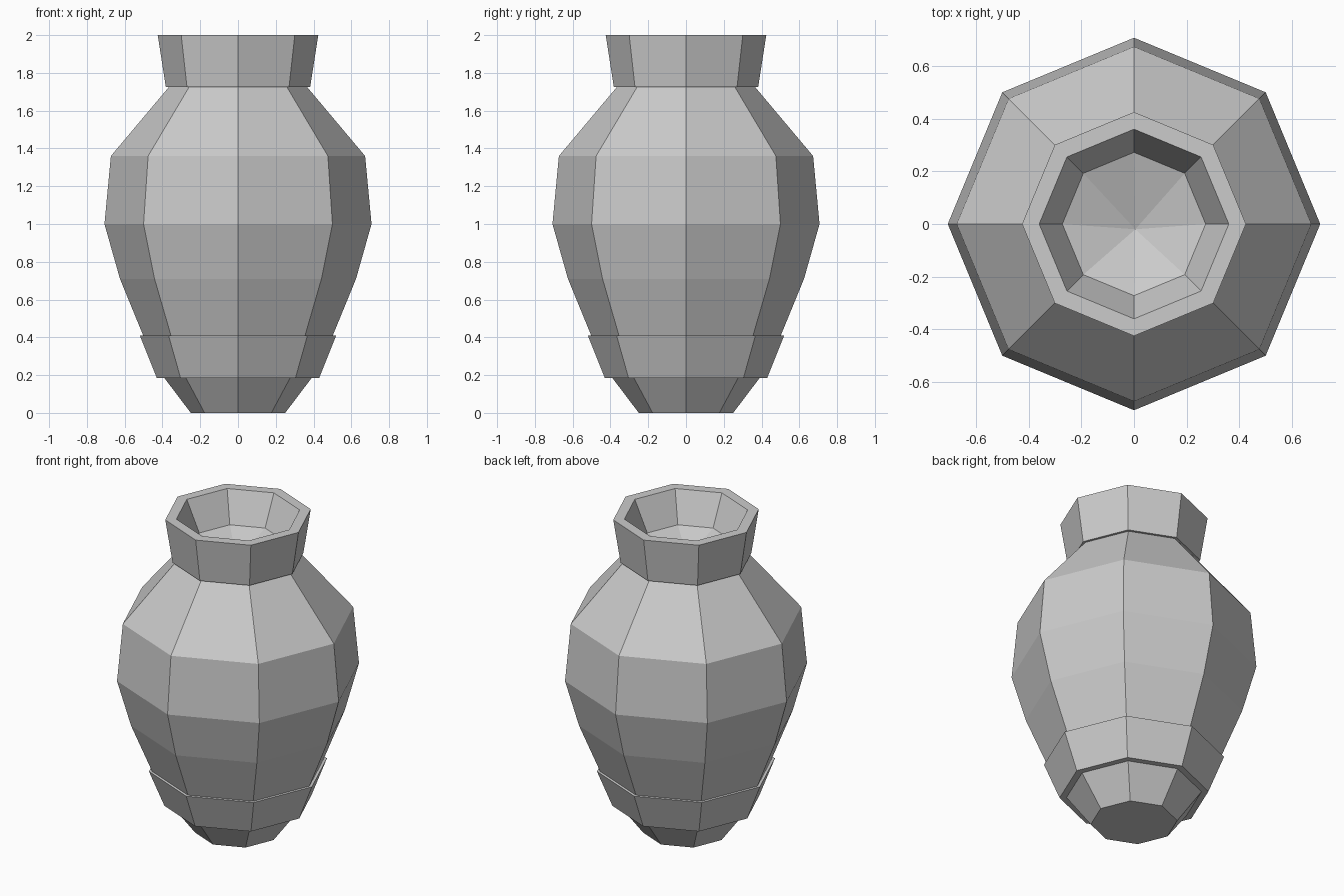
import bpy, bmesh
from math import cos, sin, tau

if "Cube" in bpy.data.objects:
    bpy.data.objects.remove(bpy.data.objects["Cube"])

SIDES = 8
# Outer wall from foot to lip, then down inside the neck: (radius, height)
profile = [
    (0.25, 0.0), (0.39, 0.185),                    # foot
    (0.43, 0.185), (0.52, 0.41),                   # raised lower band
    (0.502, 0.41), (0.625, 0.71), (0.707, 1.0),    # belly
    (0.673, 1.36), (0.366, 1.725),                 # shoulder
    (0.382, 1.725), (0.425, 2.0),                  # flared neck
    (0.36, 2.0), (0.272, 1.81),                    # mouth
]

bm = bmesh.new()
rings = [[bm.verts.new((r * cos(tau * i / SIDES), r * sin(tau * i / SIDES), z))
          for i in range(SIDES)] for r, z in profile]

# Walls between neighbouring rings
for low, high in zip(rings, rings[1:]):
    for i in range(SIDES):
        j = (i + 1) % SIDES
        bm.faces.new((low[i], low[j], high[j], high[i]))

# Flat base and shallow dished floor inside the mouth
bm.faces.new(rings[0][::-1])
centre = bm.verts.new((0.005, -0.02, 1.715))
for i in range(SIDES):
    bm.faces.new((rings[-1][i], rings[-1][(i + 1) % SIDES], centre))

bmesh.ops.recalc_face_normals(bm, faces=bm.faces)
mesh = bpy.data.meshes.new("vase")
bm.to_mesh(mesh)
bm.free()
bpy.context.collection.objects.link(bpy.data.objects.new("vase", mesh))
